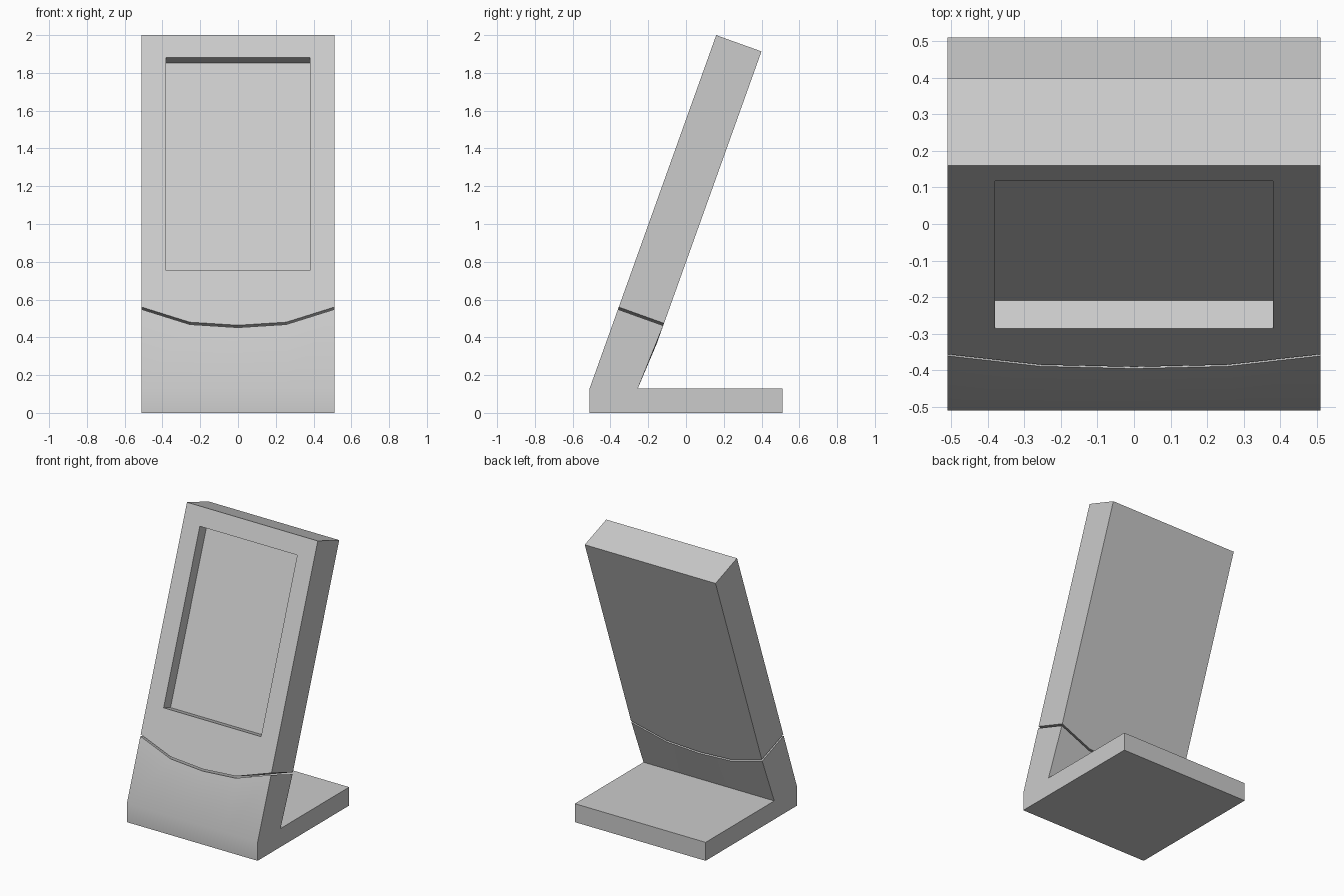
import bpy, bmesh
from mathutils import Vector

if "Cube" in bpy.data.objects:
    bpy.data.objects.remove(bpy.data.objects["Cube"])

HALF_W, BASE_H, THICK, GAP = 0.51, 0.13, 0.2546, 0.013
UP = Vector((0, 0.67, 1.87)).normalized()      # along the leaning panel
IN = Vector((0, UP.z, -UP.y))                  # from its front to its back
SLANT = 1.986                                  # length of the slanted front
# seam between the two pieces: x and distance up the slant
SEAM = [(-HALF_W, 0.457), (-0.255, 0.372), (0, 0.355), (0.255, 0.372), (HALF_W, 0.457)]


def on_panel(x, s, d):
    """Point at width x, s up the slant, d behind the front surface."""
    return Vector((x, -0.51, BASE_H)) + UP * s + IN * d


def skin(name, loops):
    """Join closed loops of points into a capped solid."""
    bm = bmesh.new()
    rings = [[bm.verts.new(p) for p in loop] for loop in loops]
    n = len(rings[0])
    for a, b in zip(rings, rings[1:]):
        for i in range(n):
            j = (i + 1) % n
            bm.faces.new((a[i], a[j], b[j], b[i]))
    bm.faces.new(rings[0])
    bm.faces.new(rings[-1])
    bmesh.ops.recalc_face_normals(bm, faces=bm.faces)
    mesh = bpy.data.meshes.new(name)
    bm.to_mesh(mesh)
    bm.free()
    obj = bpy.data.objects.new(name, mesh)
    bpy.context.collection.objects.link(obj)
    return obj


# base foot with the lower part of the stand, one profile per seam point
foot = skin("base_foot", [[
    (x, -0.51, 0), (x, -0.51, BASE_H),
    on_panel(x, s - GAP, 0), on_panel(x, s - GAP, THICK),
    (x, -0.255, BASE_H), (x, 0.51, BASE_H), (x, 0.51, 0),
] for x, s in SEAM])

# leaning upper panel
outline = SEAM + [(HALF_W, SLANT), (-HALF_W, SLANT)]
panel = skin("display_panel", [[on_panel(x, s, d) for x, s in outline] for d in (0, THICK)])

# screen recess
window = [(-0.38, 0.664), (0.38, 0.664), (0.38, 1.86), (-0.38, 1.86)]
cutter = skin("screen_recess_cutter", [[on_panel(x, s, d) for x, s in window] for d in (-0.1, 0.082)])
cutter.hide_render = True
cutter.display_type = 'WIRE'
cut = panel.modifiers.new("screen_recess", 'BOOLEAN')
cut.operation = 'DIFFERENCE'
cut.solver = 'EXACT'
cut.object = cutter

# smooth the shallow bend at the front of the foot
bpy.ops.object.select_all(action='DESELECT')
foot.select_set(True)
bpy.context.view_layer.objects.active = foot
bpy.ops.object.shade_smooth_by_angle()
